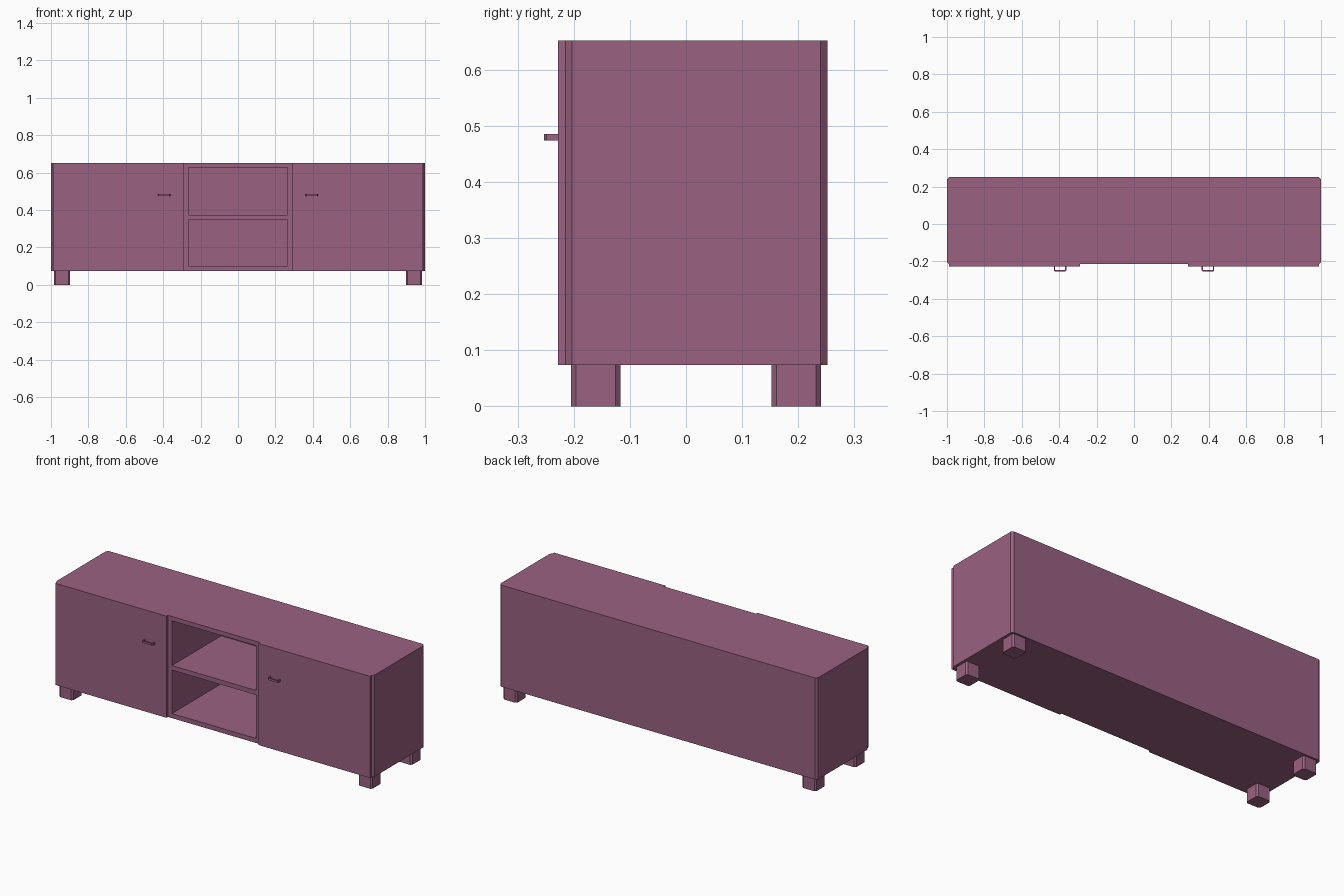
import bpy
import bmesh

default = bpy.data.objects.get("Cube")
if default:
    bpy.data.objects.remove(default, do_unlink=True)

# One painted finish for the whole cabinet
plum = bpy.data.materials.new("plum_paint")
plum.use_nodes = True
colour = (0.32, 0.12, 0.22, 1)
plum.diffuse_color = colour
plum.node_tree.nodes["Principled BSDF"].inputs["Base Color"].default_value = colour


def finish(name, bm):
    bmesh.ops.recalc_face_normals(bm, faces=bm.faces)
    mesh = bpy.data.meshes.new(name)
    bm.to_mesh(mesh)
    bm.free()
    mesh.materials.append(plum)
    obj = bpy.data.objects.new(name, mesh)
    bpy.context.collection.objects.link(obj)
    return obj


def box(name, xs, ys, zs, chamfer=0):
    """Box between limits, with optional chamfers on its upright edges."""
    bm = bmesh.new()
    bmesh.ops.create_cube(bm, size=1)
    for v in bm.verts:
        v.co = [lim[0] if c < 0 else lim[1] for c, lim in zip(v.co, (xs, ys, zs))]
    if chamfer:
        upright = [e for e in bm.edges
                   if abs(e.verts[0].co.z - e.verts[1].co.z) > 0.001]
        bmesh.ops.bevel(bm, geom=upright, offset=chamfer, segments=1,
                        affect='EDGES')
    return finish(name, bm)


def extrude_outline(name, points, z0, z1):
    bm = bmesh.new()
    face = bm.faces.new([bm.verts.new((x, y, z0)) for x, y in points])
    top = bmesh.ops.extrude_face_region(bm, geom=[face])["geom"]
    verts = [g for g in top if isinstance(g, bmesh.types.BMVert)]
    bmesh.ops.translate(bm, verts=verts, vec=(0, 0, z1 - z0))
    return finish(name, bm)


BOTTOM, TOP = 0.074, 0.652
FRONT, BACK = -0.215, 0.252
DOOR_FRONT = -0.228

# Cabinet body with two open niches cut into the front
body = box("cabinet_body", (-1, 1), (FRONT, BACK), (BOTTOM, TOP), 0.012)
for z0, z1 in ((0.1, 0.347), (0.373, 0.627)):
    cutter = box("niche_cutter", (-0.265, 0.265), (FRONT - 0.1, 0.227), (z0, z1))
    cutter.hide_render = True
    cut = body.modifiers.new("niche", 'BOOLEAN')
    cut.operation = 'DIFFERENCE'
    cut.solver = 'EXACT'
    cut.object = cutter
    bpy.context.view_layer.objects.active = body
    bpy.ops.object.modifier_apply(modifier=cut.name)
    bpy.data.objects.remove(cutter, do_unlink=True)

# Doors, handles and feet on both sides
for side, s in (("right", -1), ("left", 1)):
    box(f"{side}_door", sorted((s * 0.29, s * 0.99)), (DOOR_FRONT, FRONT),
        (BOTTOM, TOP))

    # U-shaped pull with chamfered corners
    half, bar, tip = 0.033, 0.006, -0.253
    outer = [(-half, DOOR_FRONT), (-half, tip + 0.004), (-half + 0.004, tip)]
    inner = [(-half + bar, DOOR_FRONT), (-half + bar, tip + bar)]
    outline = (outer + [(-x, y) for x, y in reversed(outer)]
               + [(-x, y) for x, y in inner] + inner[::-1])
    extrude_outline(f"{side}_handle", [(x + s * 0.395, y) for x, y in outline],
                    0.474, 0.485)

    for place, ys in (("front", (-0.205, -0.117)), ("back", (0.152, 0.241))):
        box(f"{place}_{side}_foot", sorted((s * 0.897, s * 0.985)), ys,
            (0, BOTTOM), 0.009)
